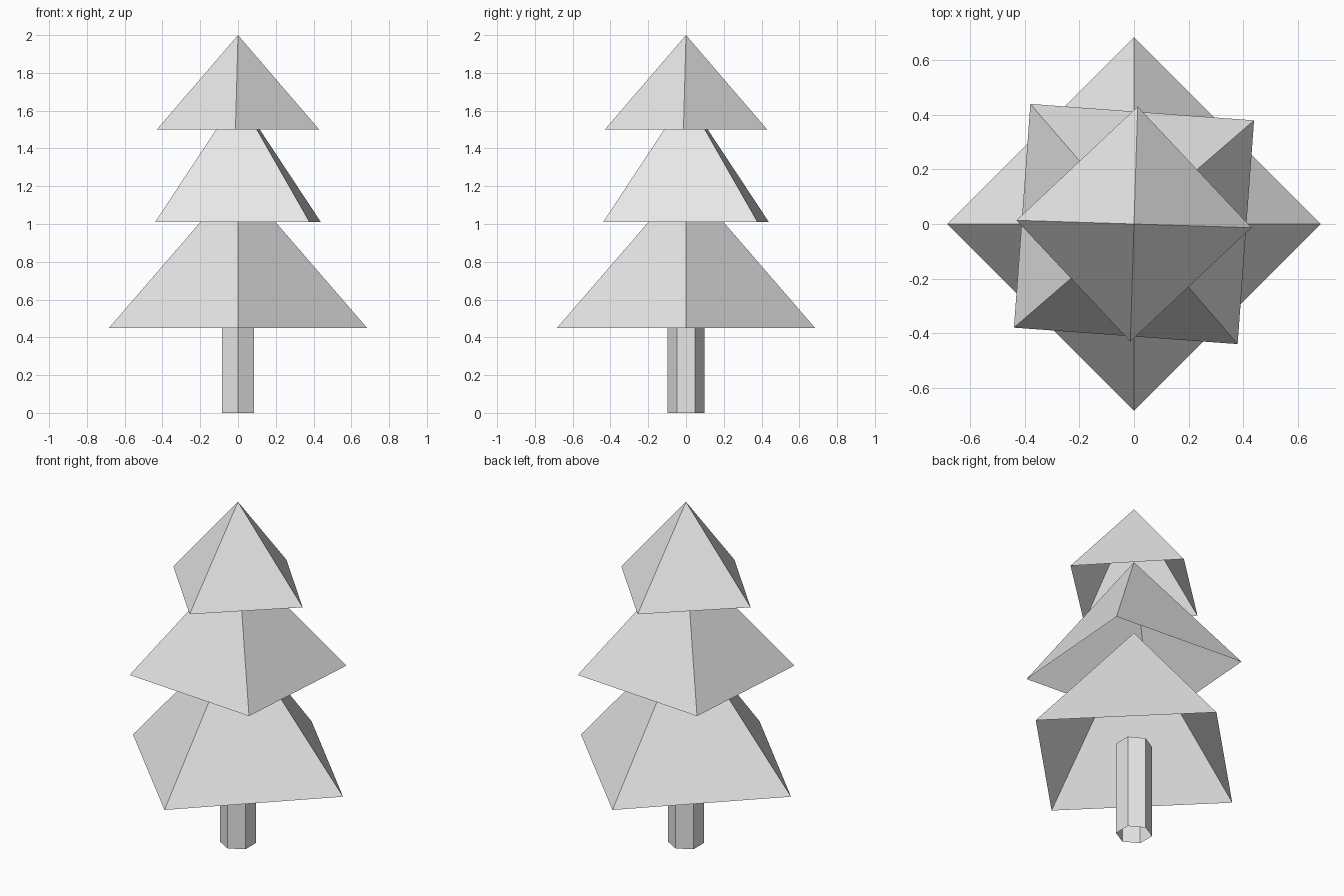
import bpy
import bmesh
from math import sin, cos, radians, tau

cube = bpy.data.objects.get("Cube")
if cube:
    bpy.data.objects.remove(cube, do_unlink=True)

# One plain grey for the whole tree
grey = bpy.data.materials.new("light_grey")
grey.use_nodes = True
colour = (0.8, 0.8, 0.8, 1.0)
grey.diffuse_color = colour
grey.node_tree.nodes["Principled BSDF"].inputs["Base Color"].default_value = colour


def ring(bm, sides, radius, z, turn):
    """Regular polygon of vertices, first corner at the given angle."""
    angles = [radians(turn) + tau * i / sides for i in range(sides)]
    return [bm.verts.new((radius * cos(a), radius * sin(a), z)) for a in angles]


def finish(bm, name):
    mesh = bpy.data.meshes.new(name)
    bm.to_mesh(mesh)
    bm.free()
    mesh.materials.append(grey)
    bpy.context.collection.objects.link(bpy.data.objects.new(name, mesh))


def open_pyramid(name, radius, bottom, top, turn):
    bm = bmesh.new()
    base = ring(bm, 4, radius, bottom, turn)
    apex = bm.verts.new((0, 0, top))
    for i in range(4):
        bm.faces.new((base[i], base[(i + 1) % 4], apex))
    finish(bm, name)


def open_tube(name, sides, radius, bottom, top, turn):
    bm = bmesh.new()
    low = ring(bm, sides, radius, bottom, turn)
    high = ring(bm, sides, radius, top, turn)
    for i in range(sides):
        j = (i + 1) % sides
        bm.faces.new((low[i], low[j], high[j], high[i]))
    finish(bm, name)


# Six-sided trunk reaching up inside the lowest branches
open_tube("trunk", 6, 0.097, 0, 0.55, 30)

# Hollow branch tiers, each twisted against the one below
open_pyramid("lower_branches", 0.683, 0.45, 1.24, 0)
open_pyramid("middle_branches", 0.58, 1.01, 1.675, 40.8)
open_pyramid("upper_branches", 0.43, 1.50, 2.0, -1.8)
